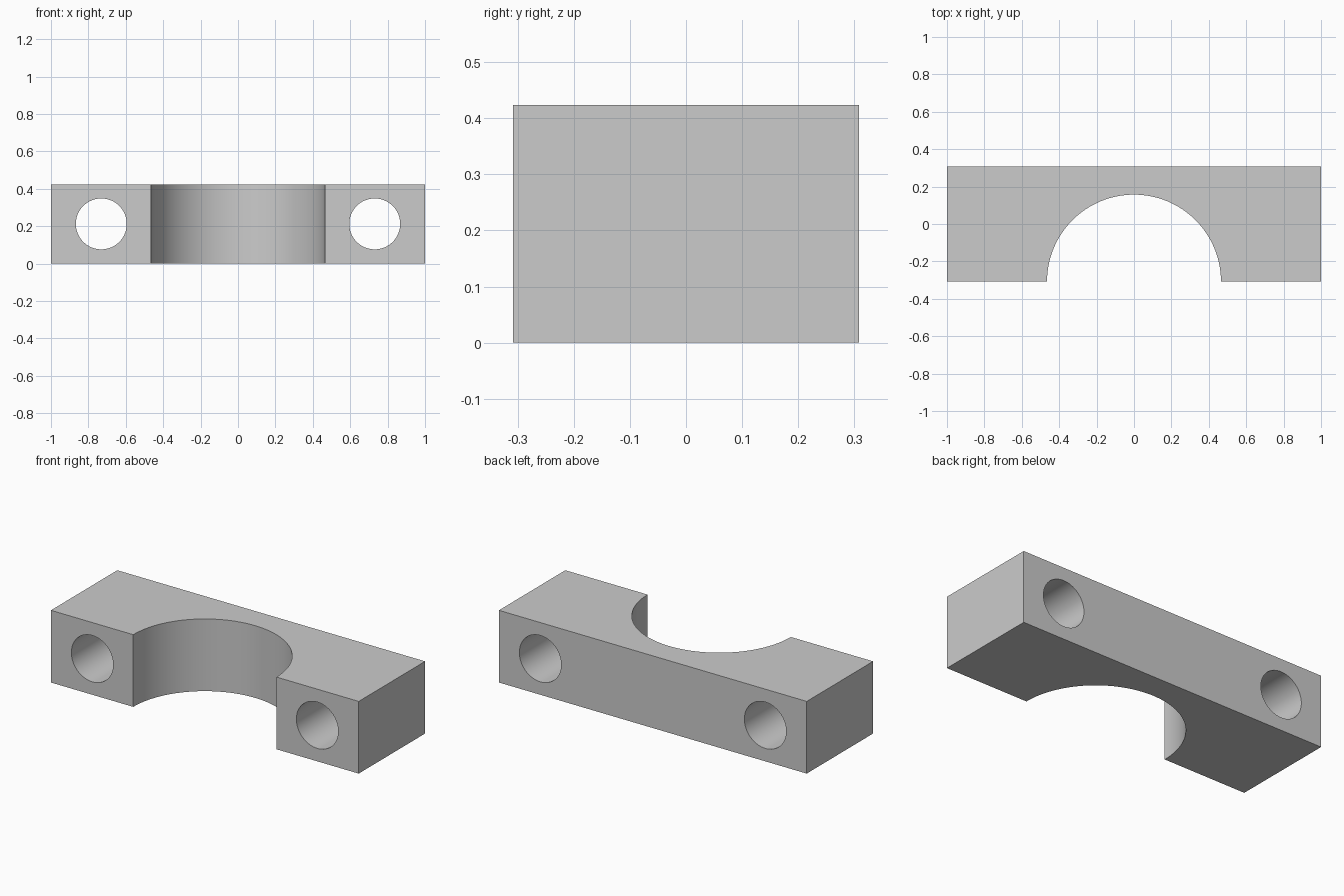
import bpy
from math import pi

if "Cube" in bpy.data.objects:
    bpy.data.objects.remove(bpy.data.objects["Cube"])

LENGTH, DEPTH, HEIGHT = 2.0, 0.616, 0.424
BORE_R = 0.465
HOLE_R, HOLE_X = 0.136, 0.731


def cut_cylinder(target, radius, depth, location, rotation=(0, 0, 0), sides=96):
    """Subtract a cylinder from the target, then discard the cutter."""
    bpy.ops.mesh.primitive_cylinder_add(vertices=sides, radius=radius, depth=depth,
                                        location=location, rotation=rotation)
    cutter = bpy.context.object
    cutter.hide_render = True
    mod = target.modifiers.new("cut", 'BOOLEAN')
    mod.operation = 'DIFFERENCE'
    mod.solver = 'EXACT'
    mod.object = cutter
    bpy.context.view_layer.objects.active = target
    bpy.ops.object.modifier_apply(modifier=mod.name)
    bpy.data.objects.remove(cutter, do_unlink=True)


# Rectangular clamp block
bpy.ops.mesh.primitive_cube_add(size=1, location=(0, 0, HEIGHT / 2))
block = bpy.context.object
block.name = "clamp_block"
block.scale = (LENGTH, DEPTH, HEIGHT)
bpy.ops.object.transform_apply(location=True, rotation=False, scale=True)

# Half-round saddle centred on the front face
cut_cylinder(block, BORE_R, 1, (0, -DEPTH / 2, HEIGHT / 2), sides=128)

# Bolt holes running front to back
for side in (-1, 1):
    cut_cylinder(block, HOLE_R, 1, (side * HOLE_X, 0, HEIGHT / 2), (pi / 2, 0, 0))

# Smooth bores with crisp edges
bpy.ops.object.select_all(action='DESELECT')
block.select_set(True)
bpy.context.view_layer.objects.active = block
bpy.ops.object.shade_smooth_by_angle()
